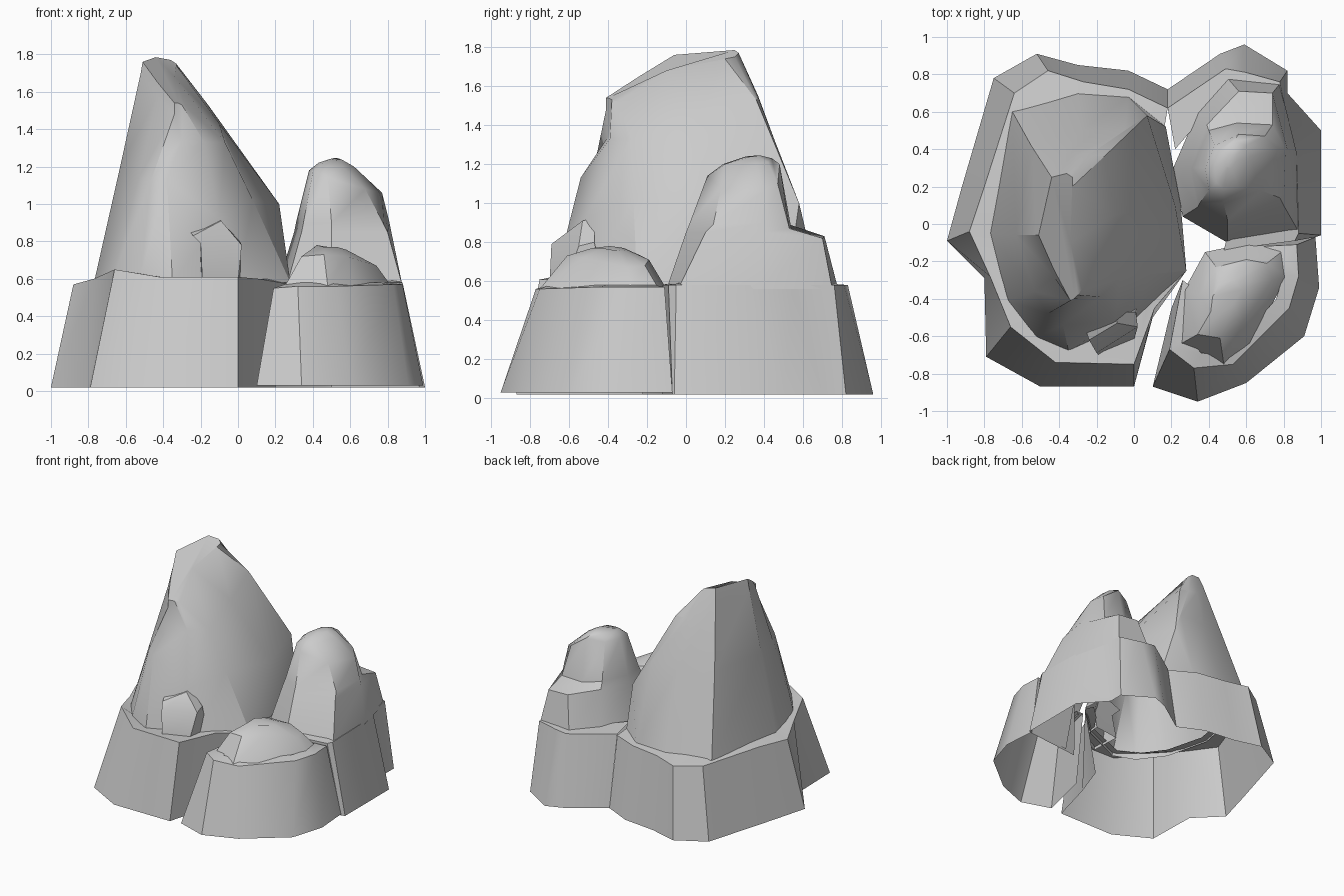
import bpy, bmesh

stone = bpy.data.materials.new("grey_stone")
stone.diffuse_color = (0.6, 0.6, 0.6, 1)


def level(z, pts):
    """Give a flat outline a height."""
    return [(x, y, z) for x, y in pts]


def loft(name, rings, closed=True, cap=True, angle=32):
    """Skin matching outlines from the bottom upwards."""
    bm = bmesh.new()
    rows = [[bm.verts.new(p) for p in r] for r in rings]
    n = len(rows[0])
    for lo, hi in zip(rows, rows[1:]):
        for i in range(n if closed else n - 1):
            j = (i + 1) % n
            bm.faces.new((lo[i], lo[j], hi[j], hi[i]))
    if cap:
        bm.faces.new(rows[-1])
    me = bpy.data.meshes.new(name)
    bm.to_mesh(me)
    bm.free()
    me.materials.append(stone)
    ob = bpy.data.objects.new(name, me)
    bpy.context.collection.objects.link(ob)
    bpy.ops.object.select_all(action='DESELECT')
    ob.select_set(True)
    bpy.context.view_layer.objects.active = ob
    bpy.ops.object.shade_smooth_by_angle(angle=angle * 3.14159 / 180)
    return ob


# Left base: sloping skirt and narrow ledge, hollow below
loft("left_base", [
    level(0.02, [(.18, .72), (-.03, .82), (-.3, .85), (-.52, .91), (-.75, .78),
                 (-.92, .2), (-1, -.09), (-.8, -.29), (-.79, -.71), (-.5, -.87),
                 (0, -.87), (.1, -.5), (.2, -.22)]),
    [(.18, .62, .57), (-.03, .72, .58), (-.27, .76, .58), (-.46, .82, .57),
     (-.64, .7, .57), (-.8, .2, .58), (-.88, -.04, .57), (-.77, -.28, .6),
     (-.66, -.55, .65), (-.42, -.74, .61), (0, -.75, .61), (.11, -.45, .6),
     (.28, -.25, .57)],
    level(0.6, [(.16, .5), (-.03, .62), (-.28, .64), (-.45, .62), (-.6, .55),
                (-.68, .2), (-.72, -.05), (-.64, -.36), (-.5, -.55), (-.35, -.62),
                (0, -.48), (.1, -.33), (.22, -.22)]),
], closed=False, cap=False)

# Back right base
loft("back_right_base", [
    level(0.02, [(.5, -.12), (.97, -.07), (1, -.06), (1, .5), (.82, .7),
                 (.82, .82), (.59, .96), (.46, .91), (.18, .72)]),
    level(0.58, [(.48, -.14), (.86, -.09), (.88, -.05), (.87, .32), (.82, .55),
                 (.78, .76), (.6, .81), (.49, .83), (.18, .62)]),
    level(0.59, [(.5, -.06), (.83, -.03), (.85, 0), (.84, .32), (.78, .55),
                 (.74, .7), (.6, .72), (.48, .7), (.22, .4)]),
], closed=False, cap=False)

# Front right base
loft("front_right_base", [
    level(0.03, [(.2, -.45), (.1, -.87), (.34, -.95), (.6, -.85), (.91, -.6),
                 (.99, -.34), (.97, -.07), (.6, -.1)]),
    [(.26, -.3, .56), (.19, -.67, .55), (.32, -.77, .56), (.53, -.75, .56),
     (.83, -.45, .57), (.88, -.28, .57), (.87, -.11, .57), (.48, -.13, .56)],
    level(0.58, [(.3, -.33), (.28, -.6), (.36, -.69), (.5, -.7), (.76, -.4),
                 (.8, -.27), (.78, -.16), (.48, -.18)]),
], closed=False, cap=False)

# Tall peak with a sloping summit, cliff and right shoulder
loft("tall_peak", [
    level(0.58, [(.28, -.25), (.25, .1), (.17, .52), (-.03, .68), (-.3, .7),
                 (-.65, .6), (-.77, -.05), (-.68, -.41), (-.53, -.61),
                 (-.35, -.68), (0, -.52)]),
    [(.08, -.27, 1.02), (.22, .1, 1.0), (.07, .58, 1.0), (-.05, .5, 1.2),
     (-.28, .5, 1.2), (-.55, .42, 1.2), (-.63, -.06, 1.2), (-.53, -.36, 1.14),
     (-.46, -.48, 1.14), (-.38, -.54, 1.13), (-.1, -.52, .92)],
    [(-.07, -.28, 1.33), (-.1, .05, 1.43), (-.16, .36, 1.53), (-.24, .37, 1.54),
     (-.32, .37, 1.55), (-.46, .28, 1.7), (-.52, -.06, 1.7), (-.43, -.28, 1.58),
     (-.34, -.41, 1.48), (-.3, -.4, 1.34), (-.18, -.39, 1.33)],
    [(-.28, -.35, 1.52), (-.34, -.1, 1.68), (-.33, .2, 1.74), (-.33, .25, 1.75),
     (-.36, .27, 1.77), (-.44, .25, 1.785), (-.51, -.06, 1.76), (-.43, -.24, 1.65),
     (-.34, -.41, 1.54), (-.32, -.4, 1.54), (-.3, -.38, 1.53)],
])

# Small outcrop at the foot of the peak
loft("front_outcrop", [
    level(0.58, [(-.19, -.7), (.0, -.62), (.02, -.42), (-.2, -.45)]),
    [(-.2, -.69, .79), (.02, -.55, .78), (.01, -.47, .8), (-.2, -.5, .8)],
    [(-.24, -.62, .83), (-.09, -.53, .91), (-.1, -.47, .92), (-.28, -.5, .88)],
])

# Rounded back right peak with a low ledge behind
loft("back_right_peak", [
    level(0.56, [(.5, -.1), (.88, -.04), (.87, .38), (.78, .75), (.5, .78),
                 (.34, .6), (.21, .3), (.26, .04)]),
    [(.5, 0, .85), (.8, .1, .85), (.82, .4, .85), (.74, .7, .82),
     (.56, .71, .83), (.39, .53, .85), (.3, .3, .85), (.34, .09, .85)],
    [(.5, .02, .9), (.78, .14, .89), (.81, .4, .9), (.74, .53, .87),
     (.55, .54, .87), (.4, .5, .9), (.31, .3, .9), (.35, .11, .9)],
    [(.48, .11, 1.14), (.68, .18, 1.08), (.77, .4, 1.06), (.7, .47, 1.1),
     (.56, .48, 1.2), (.43, .42, 1.18), (.38, .3, 1.18), (.4, .18, 1.17)],
    [(.48, .19, 1.2), (.56, .2, 1.2), (.62, .36, 1.2), (.6, .42, 1.21),
     (.53, .44, 1.23), (.47, .4, 1.23), (.43, .3, 1.22), (.44, .22, 1.21)],
    [(.5, .3, 1.235), (.52, .3, 1.235), (.55, .34, 1.24), (.55, .37, 1.24),
     (.53, .38, 1.245), (.51, .37, 1.245), (.49, .34, 1.24), (.49, .31, 1.24)],
], angle=40)

# Low front right mound
loft("front_right_mound", [
    level(0.56, [(.25, -.64), (.48, -.75), (.62, -.64), (.82, -.28),
                 (.8, -.14), (.62, -.1), (.38, -.15), (.27, -.35)]),
    [(.34, -.59, .72), (.46, -.61, .73), (.58, -.53, .72), (.74, -.3, .67),
     (.71, -.21, .68), (.6, -.19, .71), (.44, -.23, .73), (.35, -.38, .72)],
    [(.41, -.47, .77), (.46, -.48, .77), (.53, -.43, .77), (.58, -.35, .755),
     (.57, -.31, .75), (.53, -.3, .76), (.46, -.32, .77), (.42, -.39, .78)],
], angle=35)
